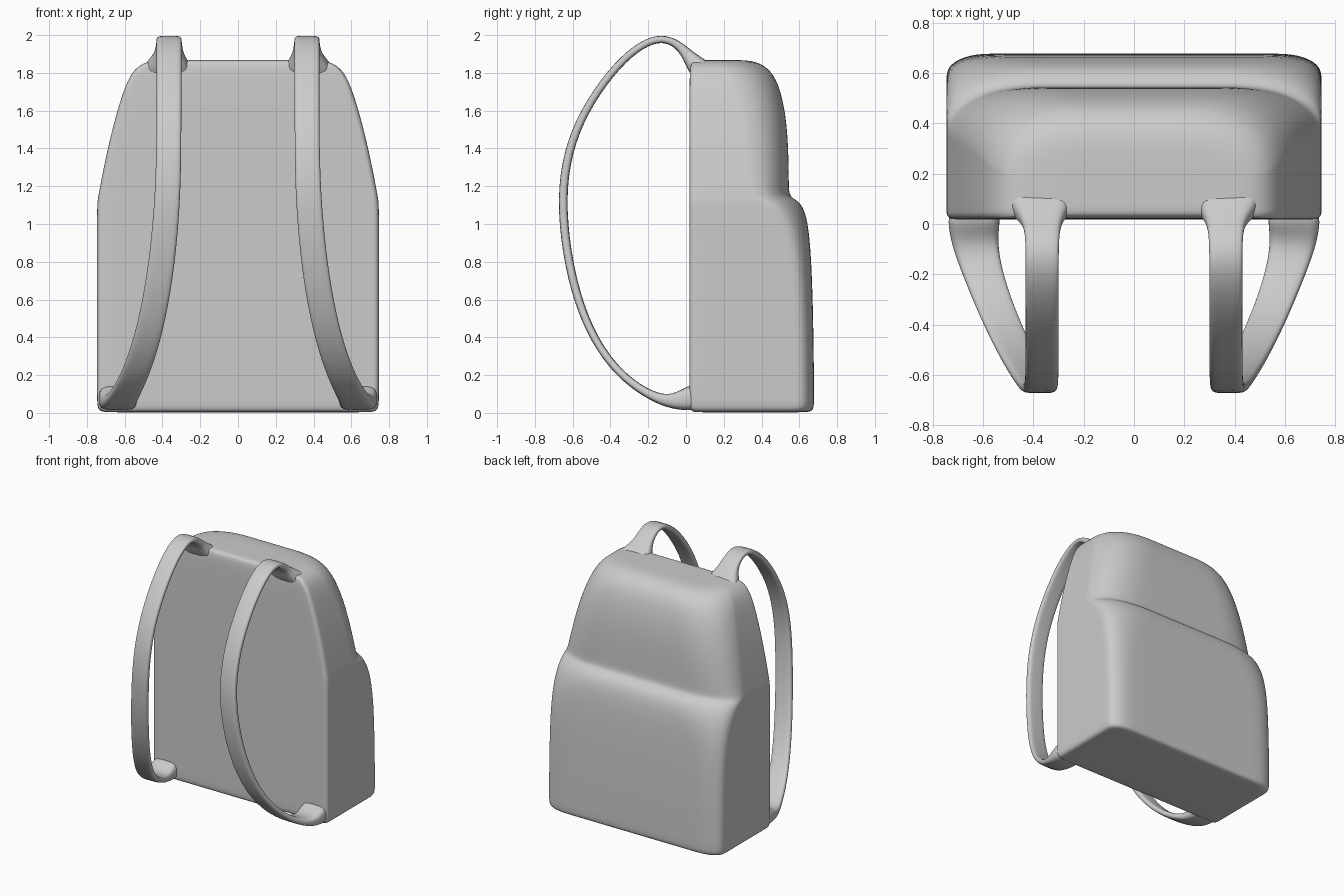
import bpy, bmesh
from math import sin, cos, pi
from mathutils import Vector


def loft(name, rings, mirror=False):
    """Skin a list of equal-length point rings and smooth the result."""
    bm = bmesh.new()
    loops = [[bm.verts.new(p) for p in ring] for ring in rings]
    for a, b in zip(loops, loops[1:]):
        for i in range(len(a)):
            j = (i + 1) % len(a)
            bm.faces.new((a[i], a[j], b[j], b[i]))
    bm.faces.new(loops[0][::-1])
    bm.faces.new(loops[-1])
    bmesh.ops.recalc_face_normals(bm, faces=bm.faces)
    for f in bm.faces:
        f.smooth = True
    mesh = bpy.data.meshes.new(name)
    bm.to_mesh(mesh)
    bm.free()
    ob = bpy.data.objects.new(name, mesh)
    bpy.context.collection.objects.link(ob)
    if mirror:
        ob.modifiers.new("Mirror", 'MIRROR').use_mirror_merge = False
    sub = ob.modifiers.new("Subdivision", 'SUBSURF')
    sub.levels = sub.render_levels = 2
    return ob


def section(z, hw, yf, yb, rx, ry, rf=0.03):
    """Horizontal slice: tight corners at the front, soft corners at the back."""
    corners = []
    for sx, y, ax, ay, start in ((1, yf, rf, rf, -pi / 2), (1, yb, rx, ry, 0),
                                 (-1, yb, rx, ry, pi / 2), (-1, yf, rf, rf, pi)):
        cx = sx * (hw - ax)
        cy = y + ay if y == yf else y - ay
        corners.append([Vector((cx + ax * cos(start + k * pi / 8),
                                cy + ay * sin(start + k * pi / 8), z)) for k in range(5)])
    pts = []
    for i, c in enumerate(corners):
        nxt = corners[(i + 1) % 4][0]
        pts += c + [c[-1].lerp(nxt, t) for t in (0.1, 0.5, 0.9)]
    return pts


# Body with the stepped back pocket: z, half width, front y, back y, corner radii
body_rows = [
    (0.003, 0.55, 0.15, 0.52, 0.10, 0.06),
    (0.003, 0.70, 0.05, 0.64, 0.15, 0.07),
    (0.010, 0.735, 0.025, 0.67, 0.16, 0.08),
    (0.04, 0.746, 0.018, 0.678, 0.16, 0.08),
    (0.12, 0.746, 0.018, 0.678, 0.16, 0.08),
    (0.50, 0.746, 0.018, 0.674, 0.17, 0.08),
    (0.80, 0.746, 0.018, 0.664, 0.19, 0.09),
    (0.97, 0.746, 0.018, 0.650, 0.25, 0.12),
    (1.06, 0.746, 0.018, 0.632, 0.33, 0.15),
    (1.115, 0.744, 0.018, 0.603, 0.36, 0.17),
    (1.135, 0.741, 0.018, 0.565, 0.34, 0.17),
    (1.16, 0.737, 0.018, 0.545, 0.32, 0.17),
    (1.22, 0.726, 0.018, 0.544, 0.30, 0.18),
    (1.40, 0.690, 0.018, 0.542, 0.30, 0.20),
    (1.56, 0.650, 0.018, 0.530, 0.30, 0.21),
    (1.70, 0.608, 0.018, 0.503, 0.30, 0.22),
    (1.79, 0.570, 0.020, 0.465, 0.30, 0.22),
    (1.84, 0.525, 0.024, 0.415, 0.28, 0.20),
    (1.865, 0.465, 0.035, 0.350, 0.25, 0.16),
    (1.868, 0.36, 0.07, 0.27, 0.16, 0.09),
    (1.868, 0.24, 0.11, 0.22, 0.08, 0.04),
]
loft("backpack_body", [section(*r) for r in body_rows])

# Shoulder strap path: x, y, z, width, thickness (flared where it meets the body)
path = [
    (0.375, 0.13, 1.77, 0.30, 0.13), (0.37, 0.055, 1.835, 0.24, 0.11),
    (0.365, 0.01, 1.895, 0.155, 0.06), (0.365, -0.05, 1.958, 0.135, 0.042),
    (0.365, -0.13, 1.987, 0.132, 0.04), (0.365, -0.23, 1.955, 0.132, 0.04),
    (0.365, -0.36, 1.85, 0.132, 0.04), (0.365, -0.51, 1.65, 0.132, 0.042),
    (0.366, -0.61, 1.44, 0.132, 0.045), (0.37, -0.657, 1.2, 0.135, 0.046),
    (0.388, -0.645, 0.93, 0.138, 0.046), (0.425, -0.59, 0.64, 0.14, 0.045),
    (0.48, -0.49, 0.385, 0.142, 0.042), (0.545, -0.35, 0.2, 0.145, 0.042),
    (0.60, -0.2, 0.095, 0.155, 0.045), (0.63, -0.09, 0.057, 0.18, 0.065),
    (0.637, -0.01, 0.068, 0.205, 0.115), (0.635, 0.07, 0.09, 0.21, 0.15),
]
profile = [(0.5, -0.25), (0.5, 0.25), (0.4, 0.5), (0, 0.5), (-0.4, 0.5),
           (-0.5, 0.25), (-0.5, -0.25), (-0.4, -0.5), (0, -0.5), (0.4, -0.5)]
strap_rings = []
for i, (x, y, z, w, t) in enumerate(path):
    a, b = path[max(i - 1, 0)], path[min(i + 1, len(path) - 1)]
    tangent = (Vector(b[:3]) - Vector(a[:3])).normalized()
    across = Vector((1, 0, 0))
    across = (across - tangent * across.dot(tangent)).normalized()
    normal = tangent.cross(across)
    strap_rings.append([Vector((x, y, z)) + across * (u * w) + normal * (v * t)
                        for u, v in profile])
loft("shoulder_straps", strap_rings, mirror=True)
